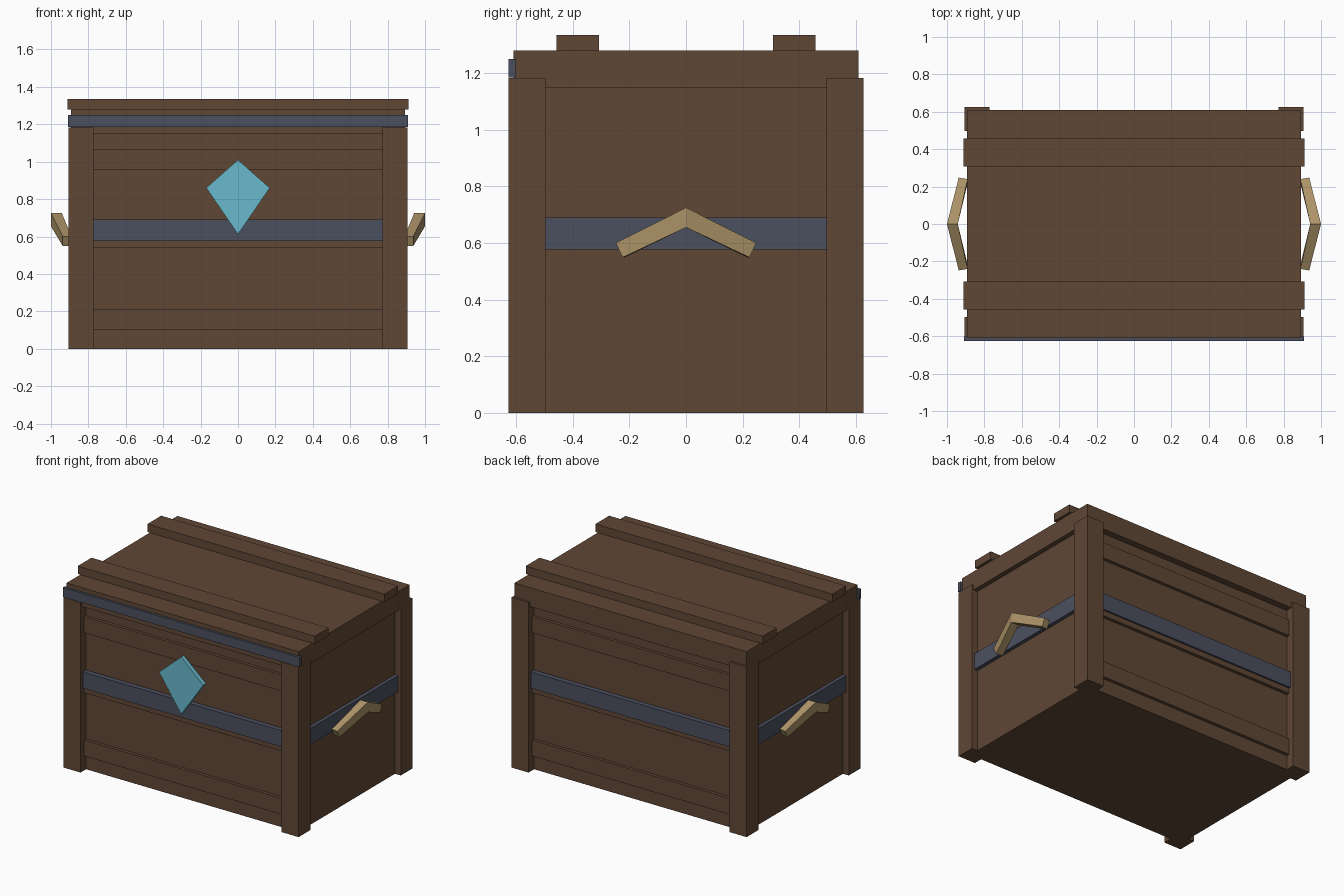
import bpy, bmesh

if "Cube" in bpy.data.objects:
    bpy.data.objects.remove(bpy.data.objects["Cube"])


def srgb(r, g, b):
    return [((c / 255 + 0.055) / 1.055) ** 2.4 for c in (r, g, b)] + [1]


def material(name, rgb):
    m = bpy.data.materials.new(name)
    m.diffuse_color = srgb(*rgb)
    m.use_nodes = True
    m.node_tree.nodes["Principled BSDF"].inputs["Base Color"].default_value = m.diffuse_color
    return m


WOOD = material("brown wood", (96, 71, 53))
METAL = material("slate metal", (75, 79, 95))
GEM = material("pale blue gem", (104, 186, 206))
ROPE = material("tan handle", (172, 147, 104))


def make(name, bm, mat):
    bmesh.ops.recalc_face_normals(bm, faces=bm.faces)
    me = bpy.data.meshes.new(name)
    bm.to_mesh(me)
    bm.free()
    me.materials.append(mat)
    ob = bpy.data.objects.new(name, me)
    bpy.context.collection.objects.link(ob)
    return ob


def box(name, x0, x1, y0, y1, z0, z1, mat):
    bm = bmesh.new()
    bmesh.ops.create_cube(bm, size=1)
    for v in bm.verts:
        v.co = (x1 if v.co.x > 0 else x0, y1 if v.co.y > 0 else y0, z1 if v.co.z > 0 else z0)
    return make(name, bm, mat)


def loft(name, rings, mat):
    """Join equal rings of points into a closed solid."""
    bm = bmesh.new()
    vs = [[bm.verts.new(p) for p in ring] for ring in rings]
    n = len(vs[0])
    for a, b in zip(vs, vs[1:]):
        for i in range(n):
            j = (i + 1) % n
            bm.faces.new((a[i], a[j], b[j], b[i]))
    bm.faces.new(vs[0])
    bm.faces.new(vs[-1])
    return make(name, bm, mat)


# Body and lid
box("body", -0.86, 0.86, -0.565, 0.565, 0, 1.16, WOOD)
box("lid", -0.893, 0.893, -0.61, 0.61, 1.148, 1.28, WOOD)
box("lid_front_strip", -0.91, 0.91, -0.626, -0.602, 1.185, 1.25, METAL)

# Metal band around the body
box("band", -0.885, 0.885, -0.6, 0.6, 0.577, 0.69, METAL)

# Corner posts
for sx in (-1, 1):
    for sy in (-1, 1):
        xs = sorted((sx * 0.773, sx * 0.905))
        ys = sorted((sy * 0.496, sy * 0.626))
        box("corner_post", *xs, *ys, 0, 1.183, WOOD)

# Lid battens, and slats across the front and back
for s in (-1, 1):
    box("lid_batten", -0.912, 0.912, *sorted((s * 0.307, s * 0.458)), 1.28, 1.335, WOOD)
    for z in (0.1, 0.54, 0.957):
        box("slat", -0.78, 0.78, *sorted((s * 0.55, s * 0.587)), z, z + 0.112, WOOD)

# Kite-shaped gem on the front
kite = [(0, 1.01), (0.17, 0.86), (0, 0.612), (-0.17, 0.86)]
loft("gem", [[(x, y, z) for x, z in kite] for y in (-0.625, -0.595)], GEM)

# Bent handles: end, apex, end
for s in (-1, 1):
    def end(t):
        return [(s * 0.937, t * 0.248, 0.60), (s * 0.89, t * 0.24, 0.60),
                (s * 0.89, t * 0.216, 0.549), (s * 0.937, t * 0.224, 0.549)]
    apex = [(s * 1.0, 0, 0.725), (s * 0.942, 0, 0.725),
            (s * 0.942, 0, 0.655), (s * 1.0, 0, 0.655)]
    loft("handle", [end(-1), apex, end(1)], ROPE)
